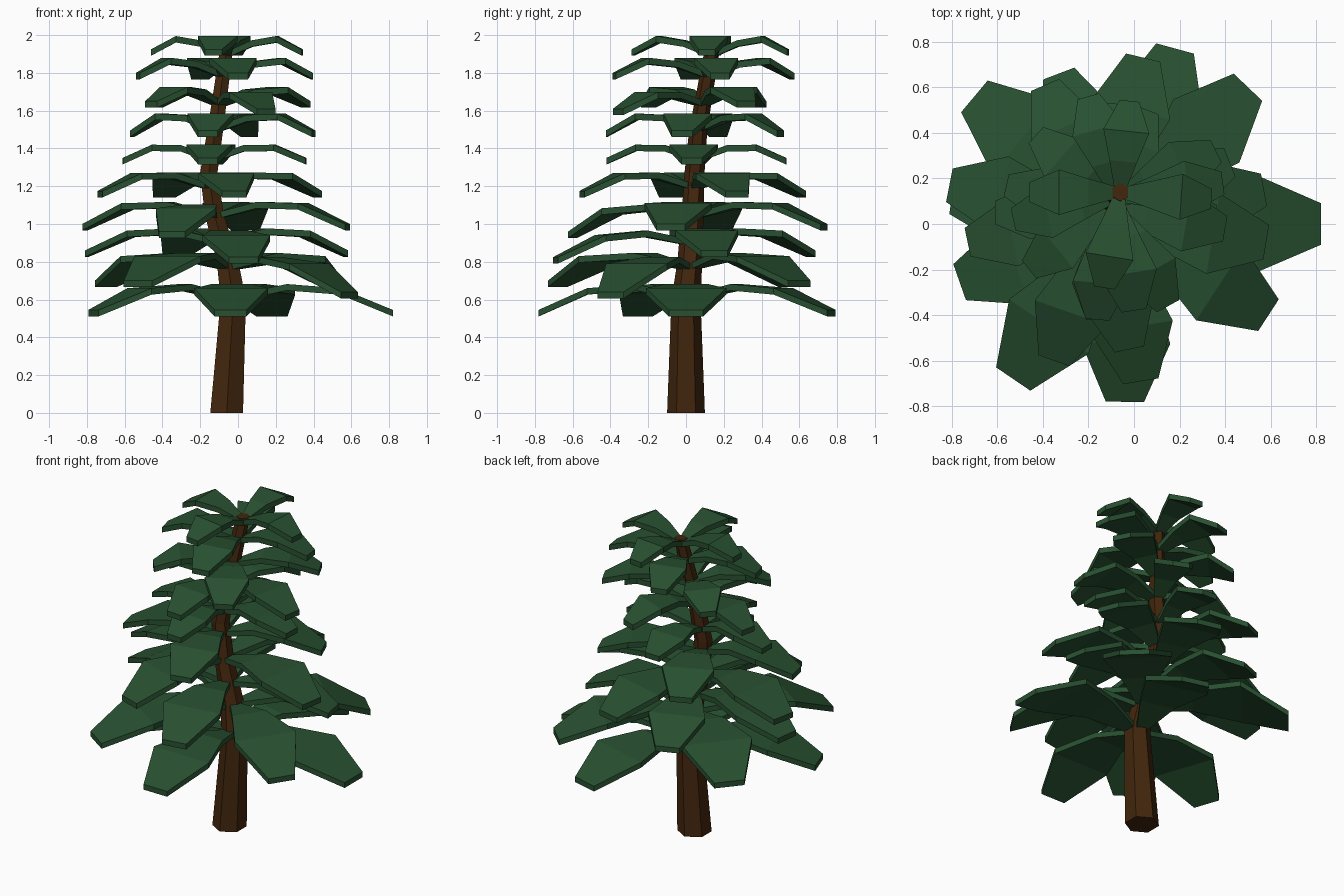
import bpy, bmesh, math
from mathutils import Vector

if "Cube" in bpy.data.objects:
    bpy.data.objects.remove(bpy.data.objects["Cube"])


def material(name, rgb):
    m = bpy.data.materials.new(name)
    m.diffuse_color = (*rgb, 1)
    m.use_nodes = True
    m.node_tree.nodes["Principled BSDF"].inputs["Base Color"].default_value = m.diffuse_color
    return m


green = material("needle_green", (0.021, 0.08, 0.03))
brown = material("bark_brown", (0.055, 0.019, 0.004))


def finish(bm, name, mat):
    me = bpy.data.meshes.new(name)
    bm.to_mesh(me)
    bm.free()
    me.materials.append(mat)
    ob = bpy.data.objects.new(name, me)
    bpy.context.collection.objects.link(ob)
    return ob


# Crooked trunk: z, x, y, radius
TRUNK = [(0, -.06, 0, .10), (.6, -.025, 0, .077), (.8, -.055, .02, .066),
         (1.05, -.125, .035, .058), (1.27, -.155, .045, .053),
         (1.5, -.12, .065, .048), (1.93, -.06, .14, .04)]


def trunk_at(z):
    for a, b in zip(TRUNK, TRUNK[1:]):
        if z <= b[0]:
            f = (z - a[0]) / (b[0] - a[0])
            return [p + (q - p) * f for p, q in zip(a, b)][1:3]
    return TRUNK[-1][1:3]


bm = bmesh.new()
rings = [[bm.verts.new((x + r * math.cos(math.radians(30 + 60 * i)),
                        y + r * math.sin(math.radians(30 + 60 * i)), z))
          for i in range(6)] for z, x, y, r in TRUNK]
for a, b in zip(rings, rings[1:]):
    for i in range(6):
        j = (i + 1) % 6
        bm.faces.new((a[i], a[j], b[j], b[i]))
bm.faces.new(rings[0][::-1])
bm.faces.new(rings[-1])
finish(bm, "trunk", brown)

# Branch tiers: shoulder and tip heights, then branch tips (x, y, optional droop)
TIERS = [
    (.66, .545, (.82, 0), (.18, .77), (-.765, -.255), (-.04, -.78)),
    (.83, .70, (.50, .60), (-.70, .56), (-.53, -.68), (.59, -.40, .06)),
    (.965, .86, (.57, .15), (-.33, .66), (-.80, .12), (.03, -.69, .035)),
    (1.11, 1.0, (.58, -.08), (.04, .73), (-.81, .17), (-.35, -.60, .04)),
    (1.27, 1.175, (.42, .27), (-.39, .61), (-.73, -.08), (-.02, -.55)),
    (1.42, 1.35, (.36, .03), (-.13, .53), (-.61, .05), (-.16, -.42)),
    (1.585, 1.495, (.40, -.02), (.06, .50), (-.56, .17), (-.16, -.42)),
    (1.725, 1.65, (.36, .32), (-.43, .39), (-.46, -.20), (.15, -.36, .04)),
    (1.88, 1.80, (.39, .18), (-.20, .56), (-.53, .02), (0, -.38)),
    (1.995, 1.925, (.34, .11), (-.02, .54), (-.46, .14), (-.13, -.28)),
]
THICK = .034

for n, (z2, z3, *tips) in enumerate(TIERS):
    bm = bmesh.new()
    # Low tiers sag from the middle, high tiers keep rising to the shoulder
    z1 = z2 + .022 - .005 * n
    z0 = z1 - .055
    root = Vector(trunk_at(z0))
    for tip in tips:
        droop = sum(tip[2:])
        d = Vector(tip[:2]) - root
        side = Vector((-d.y, d.x)).normalized()
        wide = .25 * d.length
        # Each branch widens to a shoulder, then narrows to a blunt drooping tip
        section = [(.03, .025, z0), (.34, .5 * wide + .01, z1),
                   (.67, wide, z2), (1, wide * .43, z3)]
        loops = []
        for t, w, z in section:
            c = root + d * t
            loops.append([bm.verts.new((*(c + side * w * s), z - droop * t - h))
                          for s, h in ((-1, 0), (1, 0), (1, THICK), (-1, THICK))])
        for a, b in zip(loops, loops[1:]):
            for i in range(4):
                j = (i + 1) % 4
                bm.faces.new((a[i], b[i], b[j], a[j]))
        bm.faces.new(loops[0])
        bm.faces.new(loops[-1][::-1])
    bmesh.ops.recalc_face_normals(bm, faces=bm.faces)
    finish(bm, f"branch_tier_{n + 1}", green)
